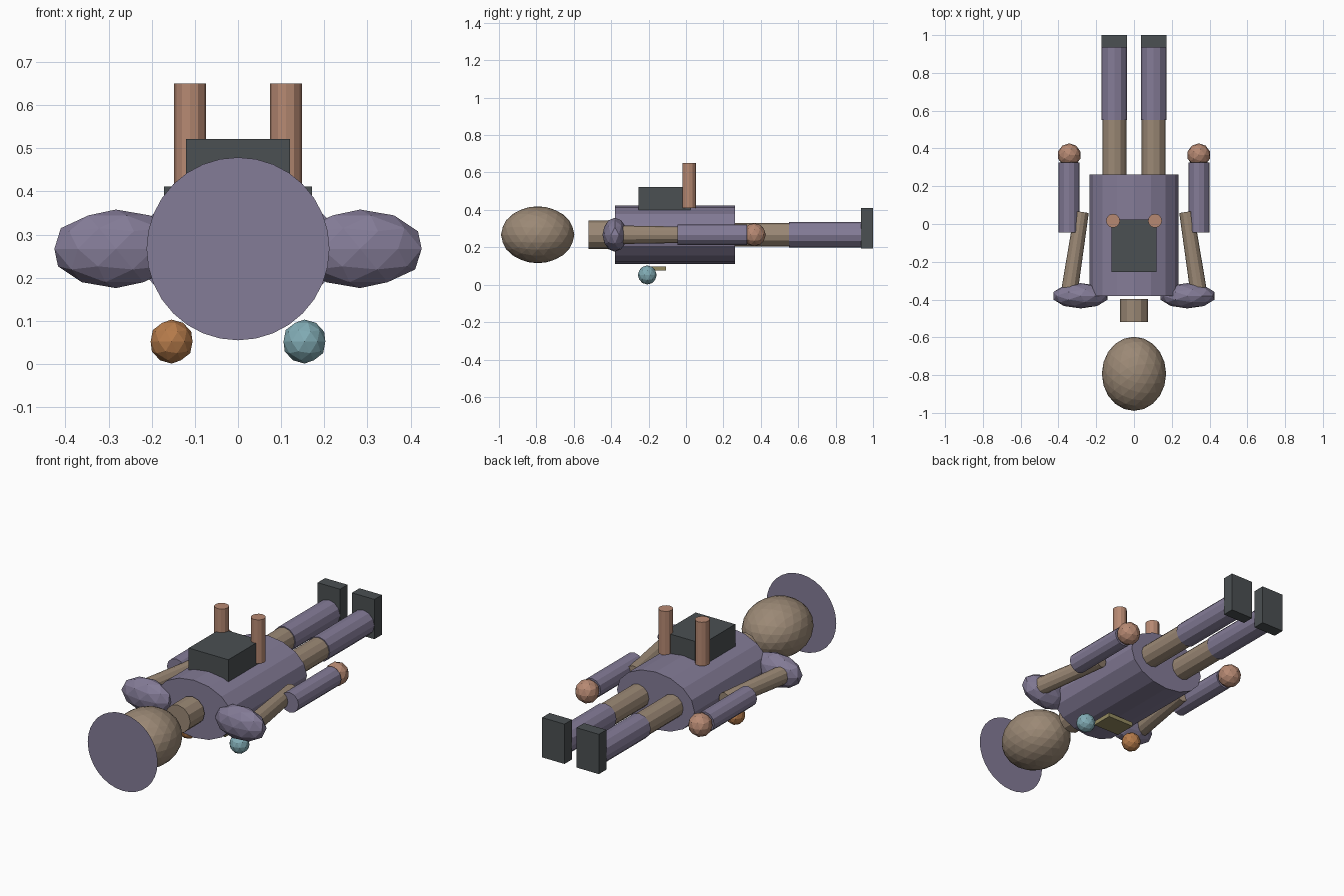
import bpy, bmesh, math
from mathutils import Matrix, Vector

if "Cube" in bpy.data.objects:
    bpy.data.objects.remove(bpy.data.objects["Cube"])

ZC = 0.267  # height of the body axis


def mat(name, r, g, b):
    m = bpy.data.materials.new(name)
    m.diffuse_color = (r, g, b, 1)
    m.use_nodes = True
    m.node_tree.nodes["Principled BSDF"].inputs["Base Color"].default_value = m.diffuse_color
    return m


TAN = mat("tan", 0.33, 0.25, 0.18)
PURPLE = mat("purple", 0.23, 0.20, 0.31)
DARK = mat("dark", 0.07, 0.08, 0.085)
COPPER = mat("copper", 0.47, 0.25, 0.17)
ORANGE = mat("orange", 0.47, 0.20, 0.07)
TEAL = mat("teal", 0.22, 0.41, 0.46)
OLIVE = mat("olive", 0.30, 0.26, 0.12)


def finish(name, bm, m):
    me = bpy.data.meshes.new(name)
    bm.to_mesh(me)
    bm.free()
    me.materials.append(m)
    ob = bpy.data.objects.new(name, me)
    bpy.context.collection.objects.link(ob)
    return ob


def ball(name, c, r, sub, m):
    bm = bmesh.new()
    bmesh.ops.create_icosphere(bm, subdivisions=sub, radius=1)
    bmesh.ops.transform(bm, matrix=Matrix.Translation(c) @ Matrix.Diagonal((*r, 1)), verts=bm.verts)
    return finish(name, bm, m)


def box(name, lo, hi, m):
    lo, hi = Vector(lo), Vector(hi)
    bm = bmesh.new()
    bmesh.ops.create_cube(bm, size=1)
    bmesh.ops.transform(bm, matrix=Matrix.Translation((lo + hi) / 2) @ Matrix.Diagonal((*(hi - lo), 1)), verts=bm.verts)
    return finish(name, bm, m)


def rod(name, a, b, rx, m, sides=12, flat=1.0, taper=1.0):
    """Cylinder from a to b; flat scales its second cross-section axis."""
    a, b = Vector(a), Vector(b)
    d = b - a
    side = d.cross(Vector((0, 0, 1)))
    side = side.normalized() if side.length > 1e-6 else Vector((1, 0, 0))
    z = d.normalized()
    rot = Matrix((side, z.cross(side), z)).transposed().to_4x4()
    bm = bmesh.new()
    bmesh.ops.create_cone(bm, cap_ends=True, segments=sides, radius1=rx, radius2=rx * taper, depth=d.length)
    bmesh.ops.transform(bm, matrix=Matrix.Translation((a + b) / 2) @ rot @ Matrix.Diagonal((1, flat, 1, 1)), verts=bm.verts)
    return finish(name, bm, m)


# Trunk, neck, head
rod("torso", (0, -0.38, ZC), (0, 0.262, ZC), 0.235, PURPLE, 16, 0.67)
rod("neck", (0, -0.52, ZC), (0, -0.396, ZC), 0.075, TAN)
ball("head", (0, -0.793, ZC), (0.17, 0.196, 0.152), 3, TAN)

# Flat disc above the head
bm = bmesh.new()
bmesh.ops.create_circle(bm, cap_ends=True, segments=32, radius=0.212)
bmesh.ops.transform(bm, matrix=Matrix.Translation((0, -0.998, ZC)) @ Matrix.Rotation(math.pi / 2, 4, 'X'), verts=bm.verts)
finish("head_disc", bm, PURPLE)

# Chest box and the plate under the back
box("chest_box", (-0.12, -0.255, 0.40), (0.12, 0.025, 0.521), DARK)
box("back_plate", (-0.08, -0.225, 0.075), (0.08, -0.107, 0.098), OLIVE)

# Paired parts
for s, side in ((-1, "left"), (1, "right")):
    ball(side + "_shoulder", (s * 0.283, -0.38, ZC), (0.15, 0.067, 0.091), 2, PURPLE)
    rod(side + "_upper_arm", (s * 0.34, -0.345, ZC), (s * 0.277, 0.064, ZC), 0.044, TAN, flat=1.12, taper=0.86)
    rod(side + "_forearm", (s * 0.344, -0.045, ZC), (s * 0.344, 0.325, ZC), 0.055, PURPLE)
    ball(side + "_hand", (s * 0.343, 0.365, ZC), (0.062,) * 3, 2, COPPER)
    rod(side + "_thigh", (s * 0.104, 0.20, ZC), (s * 0.104, 0.56, ZC), 0.063, TAN)
    rod(side + "_shin", (s * 0.104, 0.55, ZC), (s * 0.104, 0.937, ZC), 0.068, PURPLE)
    box(side + "_foot", (s * 0.104 - 0.068, 0.935, 0.193), (s * 0.104 + 0.068, 1.0, 0.411), DARK)
    rod(side + "_pipe", (s * 0.111, 0.017, 0.41), (s * 0.111, 0.017, 0.65), 0.037, COPPER)
    ball(side + "_orb", (s * 0.154, -0.207, 0.052), (0.051,) * 3, 2, ORANGE if s < 0 else TEAL)
